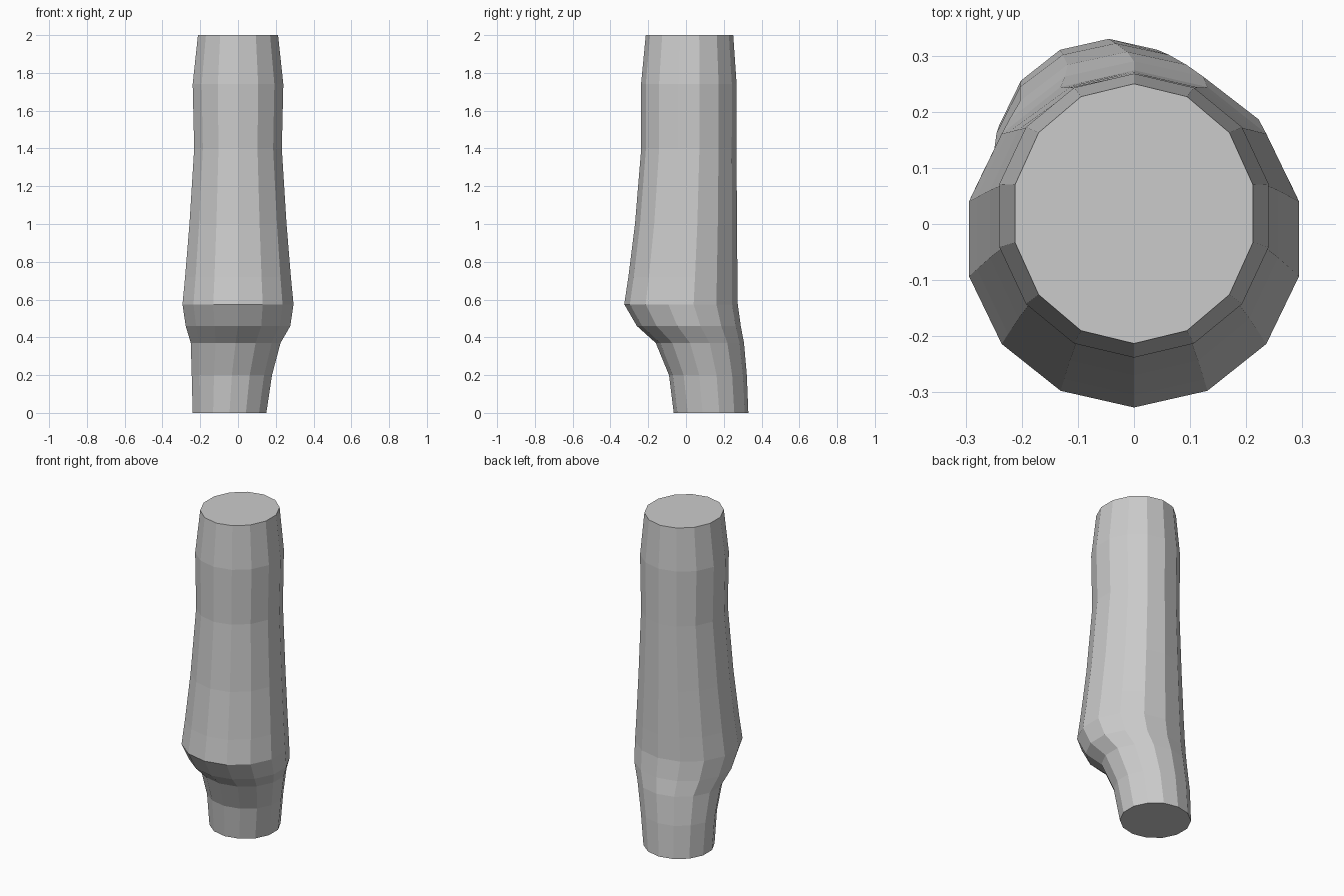
import bpy
import bmesh
from math import sin, cos, tau

if "Cube" in bpy.data.objects:
    bpy.data.objects.remove(bpy.data.objects["Cube"], do_unlink=True)

SIDES = 14

# Ring extents, bottom to top: height, x min, x max, y min, y max
RINGS = [
    (0.00, -0.24, 0.15, -0.065, 0.33),
    (0.20, -0.245, 0.18, -0.09, 0.322),
    (0.37, -0.25, 0.225, -0.16, 0.307),
    (0.46, -0.277, 0.277, -0.26, 0.29),
    (0.575, -0.294, 0.294, -0.327, 0.274),
    (0.72, -0.28, 0.28, -0.305, 0.272),
    (1.00, -0.257, 0.257, -0.27, 0.27),
    (1.40, -0.232, 0.232, -0.237, 0.267),
    (1.74, -0.24, 0.24, -0.238, 0.268),
    (2.00, -0.212, 0.212, -0.213, 0.25),
]


def add_ring(bm, z, x0, x1, y0, y1):
    # The widest corners sit a quarter step off the x axis
    rx = (x1 - x0) / 2 / sin(tau * 3 / SIDES)
    ry = (y1 - y0) / 2
    cx, cy = (x0 + x1) / 2, (y0 + y1) / 2
    return [bm.verts.new((cx + rx * sin(tau * i / SIDES),
                          cy + ry * cos(tau * i / SIDES), z))
            for i in range(SIDES)]


# Plain grey surface
grey = bpy.data.materials.new("plain_grey")
grey.use_nodes = True
colour = (0.6, 0.6, 0.6, 1)
grey.diffuse_color = colour
grey.node_tree.nodes["Principled BSDF"].inputs["Base Color"].default_value = colour

# Lofted shaft with a bent neck and closed ends
bm = bmesh.new()
loops = [add_ring(bm, *ring) for ring in RINGS]
for low, high in zip(loops, loops[1:]):
    for i in range(SIDES):
        j = (i + 1) % SIDES
        bm.faces.new((low[i], low[j], high[j], high[i]))
bm.faces.new(loops[0])
bm.faces.new(loops[-1])
bmesh.ops.recalc_face_normals(bm, faces=bm.faces)

mesh = bpy.data.meshes.new("bent_shaft")
bm.to_mesh(mesh)
bm.free()
mesh.materials.append(grey)
shaft = bpy.data.objects.new("bent_shaft", mesh)
bpy.context.collection.objects.link(shaft)
